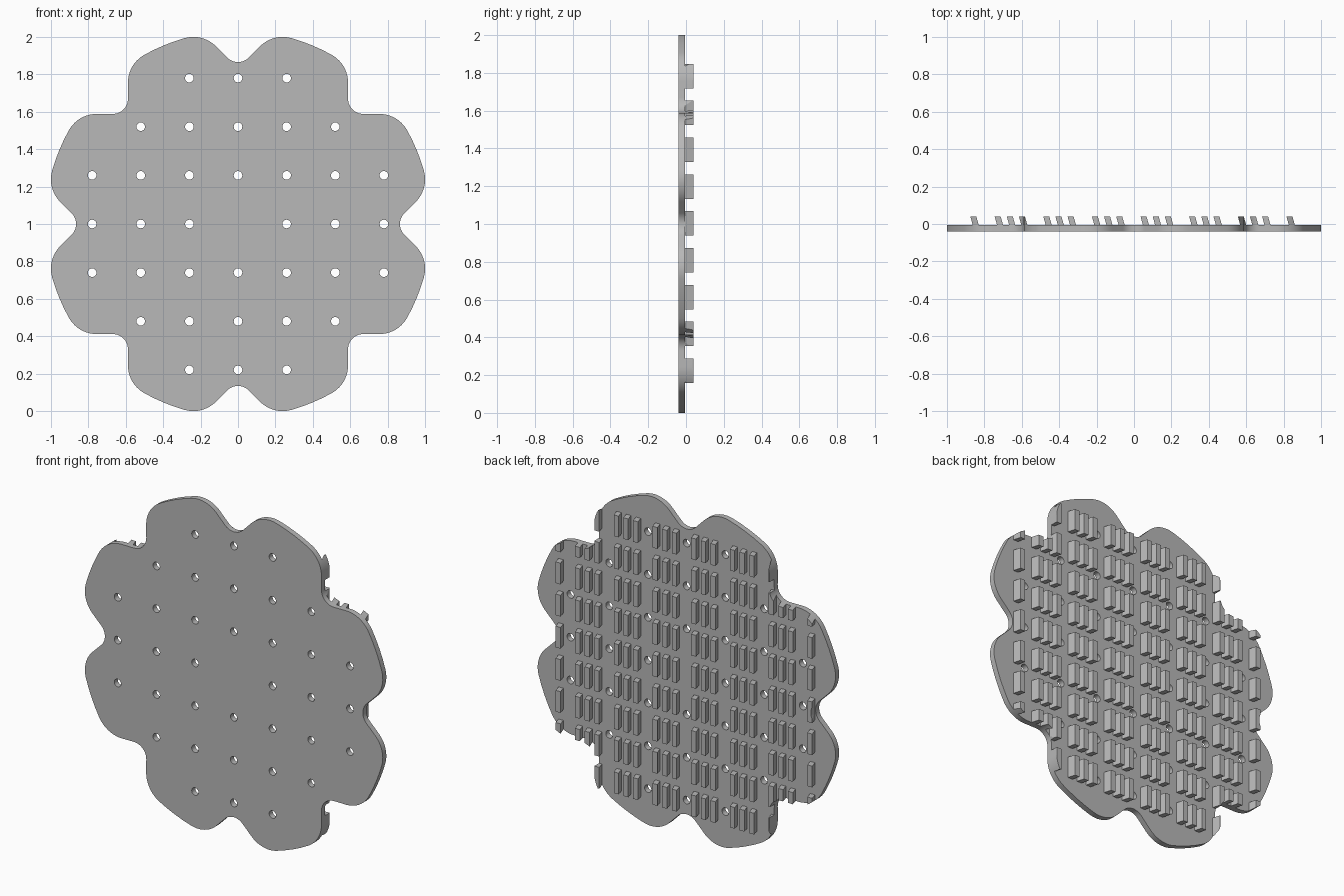
import bpy
import bmesh
from math import radians, cos, sin, pi
from mathutils import Matrix

cube = bpy.data.objects.get("Cube")
if cube:
    bpy.data.objects.remove(cube, do_unlink=True)

FRONT, BACK, TIP = -0.04, -0.006, 0.04   # depth of plate front, plate back, tooth tips
PITCH = 0.26                             # hole spacing
ROW = 0.195                              # tooth row spacing

grey = bpy.data.materials.new("plain grey")
grey.use_nodes = True
grey.diffuse_color = (0.48, 0.48, 0.48, 1)
grey.node_tree.nodes["Principled BSDF"].inputs["Base Color"].default_value = (0.48, 0.48, 0.48, 1)


def arc(centre_r, centre_deg, radius, start, end, steps):
    """Arc about a centre given in polar form, all angles in degrees."""
    cx, cy = centre_r * cos(radians(centre_deg)), centre_r * sin(radians(centre_deg))
    angles = [radians(start + (end - start) * i / steps) for i in range(steps + 1)]
    return [(cx + radius * cos(a), cy + radius * sin(a)) for a in angles]


def flower_outline():
    """Eight equal lobes: rounded shoulder, outer rim, shoulder, notch."""
    pts = []
    for k in range(8):
        a = 22.5 + 45 * k
        pts += arc(0.862, a - 6.4, 0.172, a - 67.5, a - 6.4, 10)
        pts += arc(0, 0, 1.034, a - 3.2, a + 3.2, 2)
        pts += arc(0.862, a + 6.4, 0.172, a + 6.4, a + 67.5, 10)
        pts += arc(0.949, a + 22.5, 0.083, a + 247.5, a + 157.5, 10)
    return pts


def upright_sheet(name, loops, y0, y1):
    """Filled 2D outline with holes, extruded along y and stood on the ground."""
    curve = bpy.data.curves.new(name, "CURVE")
    curve.dimensions = "2D"
    curve.fill_mode = "BOTH"
    curve.extrude = (y1 - y0) / 2
    for loop in loops:
        spline = curve.splines.new("POLY")
        spline.points.add(len(loop) - 1)
        for p, (x, y) in zip(spline.points, loop):
            p.co = (x, y, 0, 1)
        spline.use_cyclic_u = True
    temp = bpy.data.objects.new(name + " curve", curve)
    bpy.context.collection.objects.link(temp)
    mesh = bpy.data.meshes.new_from_object(temp.evaluated_get(bpy.context.evaluated_depsgraph_get()))
    bpy.data.objects.remove(temp, do_unlink=True)
    mesh.transform(Matrix.Translation((0, (y0 + y1) / 2, 1)) @ Matrix.Rotation(pi / 2, 4, "X"))
    bm = bmesh.new()
    bm.from_mesh(mesh)
    bmesh.ops.remove_doubles(bm, verts=bm.verts, dist=1e-5)
    bmesh.ops.recalc_face_normals(bm, faces=bm.faces)
    return add_object(name, bm)


def add_object(name, bm):
    mesh = bpy.data.meshes.new(name)
    bm.to_mesh(mesh)
    bm.free()
    mesh.materials.append(grey)
    obj = bpy.data.objects.new(name, mesh)
    bpy.context.collection.objects.link(obj)
    return obj


# Plate with a grid of round holes, none in the middle
outline = flower_outline()
loops = [outline]
for i in range(-3, 4):
    for j in range(-3, 4):
        if 0 < abs(i) + abs(j) <= 4:
            loops.append([(i * PITCH + x, j * PITCH + y) for x, y in arc(0, 0, 0.023, 0, 345, 23)])
plate = upright_sheet("plate", loops, FRONT, BACK)
bpy.ops.object.select_all(action="DESELECT")
plate.select_set(True)
bpy.context.view_layer.objects.active = plate
bpy.ops.object.shade_smooth_by_angle(angle=radians(30))

# Leaning teeth in groups of three between the hole columns
bm = bmesh.new()
for group in range(-4, 4):
    for n in range(3):
        x = group * PITCH + 0.035 + n * PITCH / 4
        if not -0.9 < x < 0.85:
            continue
        for row in range(-4, 5):
            verts = bmesh.ops.create_cube(bm, size=1)["verts"]
            for v in verts:
                back = v.co.y > 0
                v.co.x = x + 0.016 + v.co.x * 0.032 + (0 if back else 0.013)
                v.co.y = TIP if back else BACK
                v.co.z = 1.003 + row * ROW + v.co.z * 0.129
bmesh.ops.recalc_face_normals(bm, faces=bm.faces)
teeth = add_object("teeth", bm)

# Trim the teeth to the plate outline
trimmer = upright_sheet("teeth_trimmer", [outline], -0.1, 0.1)
trimmer.hide_render = True
trim = teeth.modifiers.new("trim", "BOOLEAN")
trim.operation = "INTERSECT"
trim.solver = "EXACT"
trim.object = trimmer
bpy.ops.object.select_all(action="DESELECT")
teeth.select_set(True)
bpy.context.view_layer.objects.active = teeth
bpy.ops.object.modifier_apply(modifier="trim")
bpy.data.objects.remove(trimmer, do_unlink=True)
